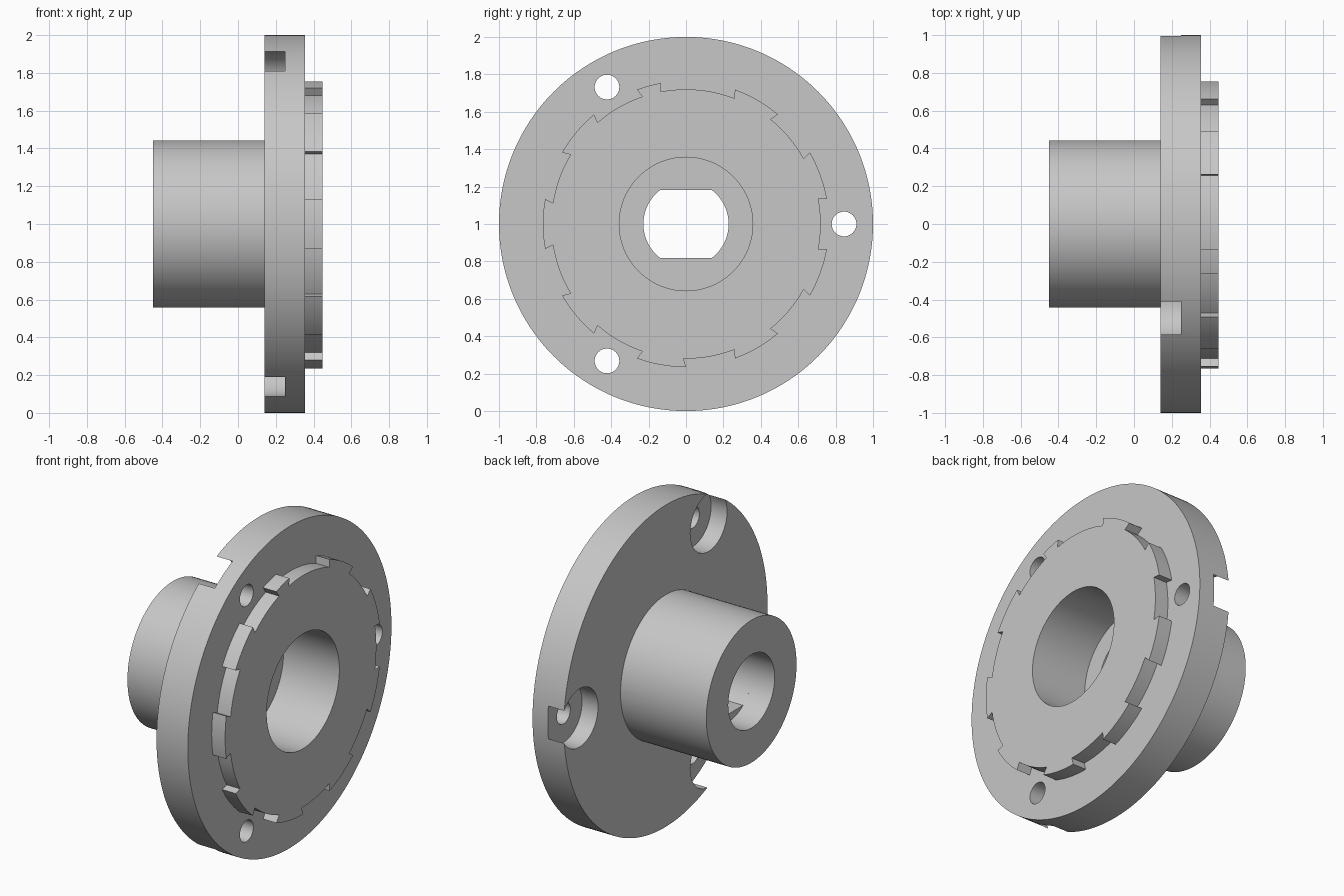
import bpy, bmesh
from math import sin, cos, radians, asin, pi

cube = bpy.data.objects.get("Cube")
if cube:
    bpy.data.objects.remove(cube, do_unlink=True)

grey = bpy.data.materials.new("plain_grey")
grey.use_nodes = True
grey.diffuse_color = (0.57, 0.57, 0.57, 1)
grey.node_tree.nodes["Principled BSDF"].inputs["Base Color"].default_value = grey.diffuse_color

AXIS_Z = 1.0


def circle(r, y=0, z=0, n=96):
    return [(y + r * cos(2 * pi * i / n), z + r * sin(2 * pi * i / n)) for i in range(n)]


def arc(r, a0, a1, n=12):
    steps = [radians(a0 + (a1 - a0) * i / n) for i in range(n + 1)]
    return [(r * cos(a), r * sin(a)) for a in steps]


def prism(name, outline, x0, x1):
    """Extrude a (y, z) outline along the x axis."""
    bm = bmesh.new()
    face = bm.faces.new([bm.verts.new((x0, y, z + AXIS_Z)) for y, z in outline])
    out = bmesh.ops.extrude_face_region(bm, geom=[face])
    moved = [v for v in out["geom"] if isinstance(v, bmesh.types.BMVert)]
    bmesh.ops.translate(bm, verts=moved, vec=(x1 - x0, 0, 0))
    bmesh.ops.recalc_face_normals(bm, faces=bm.faces)
    mesh = bpy.data.meshes.new(name)
    bm.to_mesh(mesh)
    bm.free()
    mesh.materials.append(grey)
    obj = bpy.data.objects.new(name, mesh)
    bpy.context.collection.objects.link(obj)
    return obj


def combine(body, tool, operation):
    """Apply a boolean and discard the tool."""
    tool.hide_render = True
    mod = body.modifiers.new("boolean", "BOOLEAN")
    mod.operation, mod.solver, mod.object = operation, "EXACT", tool
    bpy.context.view_layer.objects.active = body
    bpy.ops.object.modifier_apply(modifier=mod.name)
    bpy.data.objects.remove(tool, do_unlink=True)


# Flange with rear hub
body = prism("flanged_hub", circle(1.0, n=192), 0.14, 0.355)
combine(body, prism("hub", circle(0.443), -0.45, 0.2), "UNION")

# Lugged plate: nine lugs with slightly undercut sides, one of them half width
ROOT, TIP, UNDERCUT = 0.72, 0.765, 1.0
lugs = [(start, start + 20) for start in range(10, 370, 40)]
lugs[2] = (100, 110)
outline = []
for i, (start, end) in enumerate(lugs):
    following = lugs[(i + 1) % len(lugs)][0]
    if following < end:
        following += 360
    outline += arc(TIP, start, end)
    outline += arc(ROOT, end - UNDERCUT, following + UNDERCUT)
combine(body, prism("lugged_plate", outline, 0.3, 0.447), "UNION")

# Stepped bore: wide front recess, flat-sided middle, round rear
combine(body, prism("front_recess", circle(0.357), 0.063, 0.6), "DIFFERENCE")
BORE, FLAT = 0.228, 0.181
a = asin(FLAT / BORE) * 180 / pi
flat_sided = arc(BORE, -a, a, 24) + arc(BORE, 180 - a, 180 + a, 24)
combine(body, prism("flat_sided_bore", flat_sided, -0.6, 0.2), "DIFFERENCE")
combine(body, prism("rear_bore", circle(BORE), -0.7, -0.295), "DIFFERENCE")

# Three screw holes, with rear head pockets that break through the rim
for k in range(3):
    angle = radians(120 * k)
    y, z = 0.845 * cos(angle), 0.845 * sin(angle)
    combine(body, prism("screw_hole", circle(0.066, y, z, 48), 0.05, 0.5), "DIFFERENCE")
    combine(body, prism("head_pocket", circle(0.181, y, z, 64), 0.05, 0.25), "DIFFERENCE")

# Smooth curved walls, crisp edges
bpy.ops.object.select_all(action="DESELECT")
body.select_set(True)
bpy.context.view_layer.objects.active = body
bpy.ops.object.shade_smooth_by_angle(angle=radians(25))
